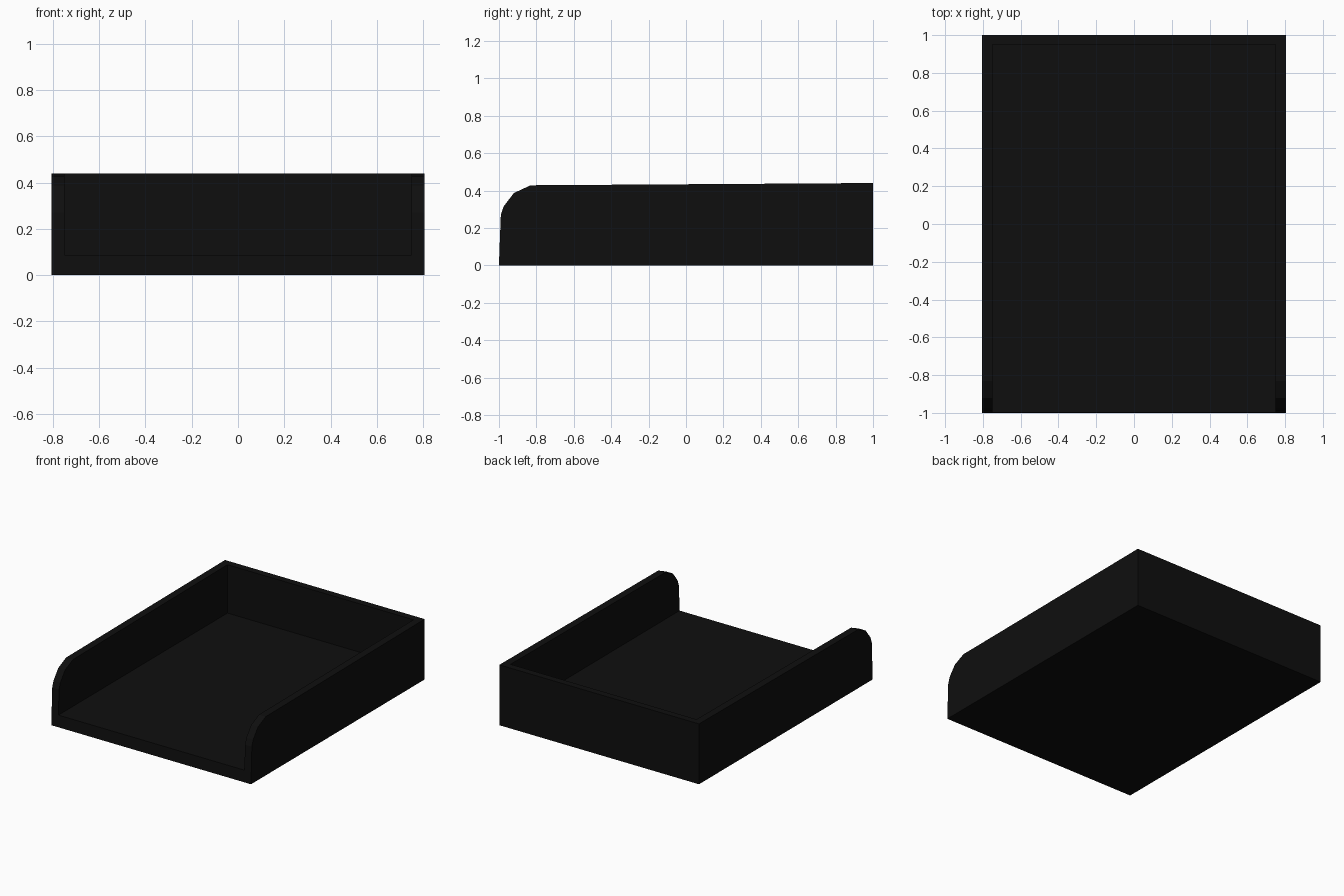
import bpy, bmesh

if "Cube" in bpy.data.objects:
    bpy.data.objects.remove(bpy.data.objects["Cube"])

black = bpy.data.materials.new("matte black")
black.diffuse_color = (0.0045, 0.0045, 0.0045, 1)
black.use_nodes = True
black.node_tree.nodes["Principled BSDF"].inputs["Base Color"].default_value = black.diffuse_color


def extrude_profile(name, profile, half_width):
    """Solid made by sweeping a (y, z) profile along x."""
    bm = bmesh.new()
    face = bm.faces.new([bm.verts.new((-half_width, y, z)) for y, z in profile])
    new = bmesh.ops.extrude_face_region(bm, geom=[face])["geom"]
    verts = [g for g in new if isinstance(g, bmesh.types.BMVert)]
    bmesh.ops.translate(bm, verts=verts, vec=(2 * half_width, 0, 0))
    bmesh.ops.recalc_face_normals(bm, faces=bm.faces[:])
    mesh = bpy.data.meshes.new(name)
    bm.to_mesh(mesh)
    bm.free()
    mesh.materials.append(black)
    obj = bpy.data.objects.new(name, mesh)
    bpy.context.collection.objects.link(obj)
    return obj


# Tray body: side outline with rounded front shoulder
side = [(-1, 0), (1, 0), (1, 0.44), (-0.83, 0.428), (-0.92, 0.387),
        (-0.975, 0.315), (-0.99, 0.27), (-0.997, 0.09)]
tray = extrude_profile("paper_tray", side, 0.805)

# Cavity open at the top and front
hollow = [(-1.5, 0.087), (0.95, 0.087), (0.95, 1), (-1.5, 1)]
cutter = extrude_profile("cavity_cutter", hollow, 0.75)
cutter.hide_render = True

cut = tray.modifiers.new("cavity", "BOOLEAN")
cut.operation = "DIFFERENCE"
cut.solver = "EXACT"
cut.object = cutter
bpy.context.view_layer.objects.active = tray
tray.select_set(True)
bpy.ops.object.modifier_apply(modifier=cut.name)
bpy.data.objects.remove(cutter)
